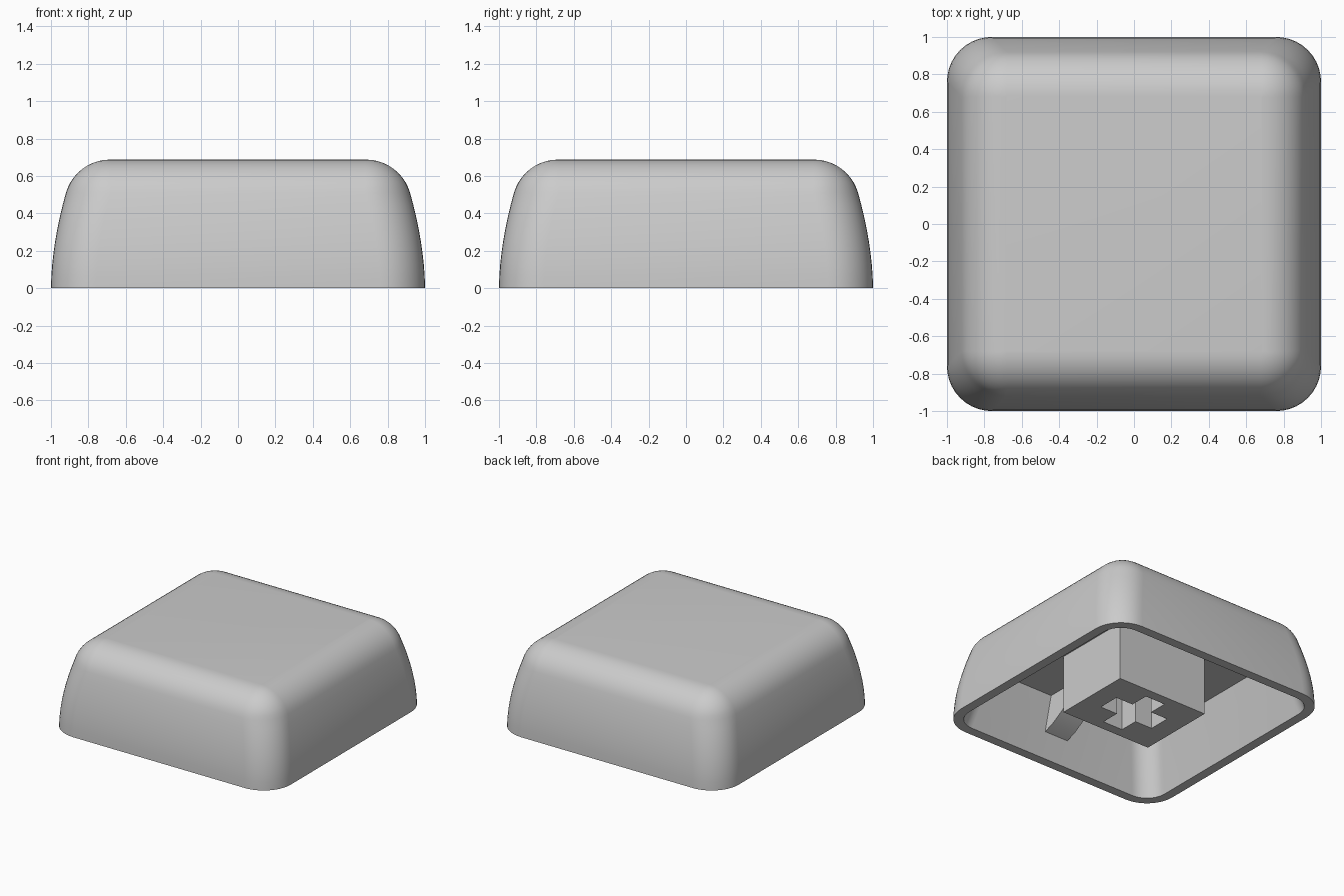
import bpy, bmesh, math
from mathutils import Vector

cube = bpy.data.objects.get("Cube")
if cube:
    bpy.data.objects.remove(cube, do_unlink=True)

grey = bpy.data.materials.new("plain grey")
grey.use_nodes = True
GREY = (0.6, 0.6, 0.6, 1)
grey.diffuse_color = GREY
grey.node_tree.nodes["Principled BSDF"].inputs["Base Color"].default_value = GREY


def finish(bm, name):
    """Turn a bmesh into a named, coloured object."""
    bmesh.ops.recalc_face_normals(bm, faces=bm.faces)
    mesh = bpy.data.meshes.new(name)
    bm.to_mesh(mesh)
    bm.free()
    mesh.materials.append(grey)
    obj = bpy.data.objects.new(name, mesh)
    bpy.context.collection.objects.link(obj)
    return obj


def prism(name, outline, direction):
    """Extrude a closed outline along a direction."""
    bm = bmesh.new()
    face = bm.faces.new([bm.verts.new(p) for p in outline])
    new = bmesh.ops.extrude_face_region(bm, geom=[face])["geom"]
    bmesh.ops.translate(bm, vec=Vector(direction),
                        verts=[v for v in new if isinstance(v, bmesh.types.BMVert)])
    return finish(bm, name)


def rounded_square(bm, half, radius, z, steps=10):
    """One ring of vertices around a rounded square."""
    ring = []
    for quarter in range(4):
        mid = math.pi / 4 + quarter * math.pi / 2
        cx = math.copysign(half - radius, math.cos(mid))
        cy = math.copysign(half - radius, math.sin(mid))
        for i in range(steps + 1):
            a = (quarter + i / steps) * math.pi / 2
            ring.append(bm.verts.new((cx + radius * math.cos(a), cy + radius * math.sin(a), z)))
    return ring


# Cap shell: tapered hollow, flat rim, bowed side, rounded shoulder
HEIGHT, SHOULDER, CORNER, WALL, CEILING = 0.688, 0.51, 0.24, 0.075, 0.465


def side(z):
    return 1 - 0.08 * (z / SHOULDER) ** 1.8


# (half width, corner radius, height) from the ceiling, round the rim, to the top
sections = [(0.81, CORNER - WALL, CEILING), (1 - WALL, CORNER - WALL, 0)]
sections += [(side(z), CORNER, z) for z in (SHOULDER * i / 8 for i in range(8))]
tilt = math.radians(16)
radius = (HEIGHT - SHOULDER) / (1 - math.sin(tilt))
for i in range(11):
    a = tilt + (math.pi / 2 - tilt) * i / 10
    half = side(SHOULDER) - radius * (math.cos(tilt) - math.cos(a))
    sections.append((half, CORNER - side(SHOULDER) + half,
                     SHOULDER + radius * (math.sin(a) - math.sin(tilt))))

bm = bmesh.new()
rings = [rounded_square(bm, *s) for s in sections]
for low, high in zip(rings, rings[1:]):
    for i in range(len(low)):
        j = (i + 1) % len(low)
        bm.faces.new((low[i], low[j], high[j], high[i]))
bm.faces.new(rings[0])
bm.faces.new(rings[-1])
shell = finish(bm, "cap_shell")

# Stem block with a cross-shaped socket
SX, SY = 0.40, 0.32
stem = prism("stem", [(-SX, -SY, 0), (SX, -SY, 0), (SX, SY, 0), (-SX, SY, 0)],
             (0, 0, CEILING + 0.02))
ARM, SLOT = 0.24, 0.088
cross = []
for dx, dy in ((1, 0), (0, 1), (-1, 0), (0, -1)):
    # two arm-end corners and the inner corner that follows them
    for along, across in ((ARM, -SLOT), (ARM, SLOT), (SLOT, SLOT)):
        cross.append((dx * along - dy * across, dy * along + dx * across, -0.05))
cutter = prism("socket_cutter", cross, (0, 0, 0.45))
cutter.hide_render = True
cutter.hide_set(True)
cutter.display_type = 'WIRE'
socket = stem.modifiers.new("socket", 'BOOLEAN')
socket.operation = 'DIFFERENCE'
socket.solver = 'EXACT'
socket.object = cutter

# Curved brackets between the ceiling and the walls, front and back
curve = [(0.90, 0.185), (0.79, 0.225), (0.70, 0.278), (0.60, 0.345),
         (0.51, 0.42), (0.46, 0.475), (0.83, 0.475)]
for name, s in (("front_bracket", -1), ("back_bracket", 1)):
    prism(name, [(-0.105, s * y, z) for y, z in curve], (0.21, 0, 0))

# Smooth the rounded parts, keep edges sharp
bpy.ops.object.select_all(action='DESELECT')
for obj in bpy.data.objects:
    if obj.type == 'MESH' and obj != cutter and obj.data.materials.get("plain grey"):
        obj.select_set(True)
bpy.context.view_layer.objects.active = shell
bpy.ops.object.shade_smooth_by_angle(angle=math.radians(30))
